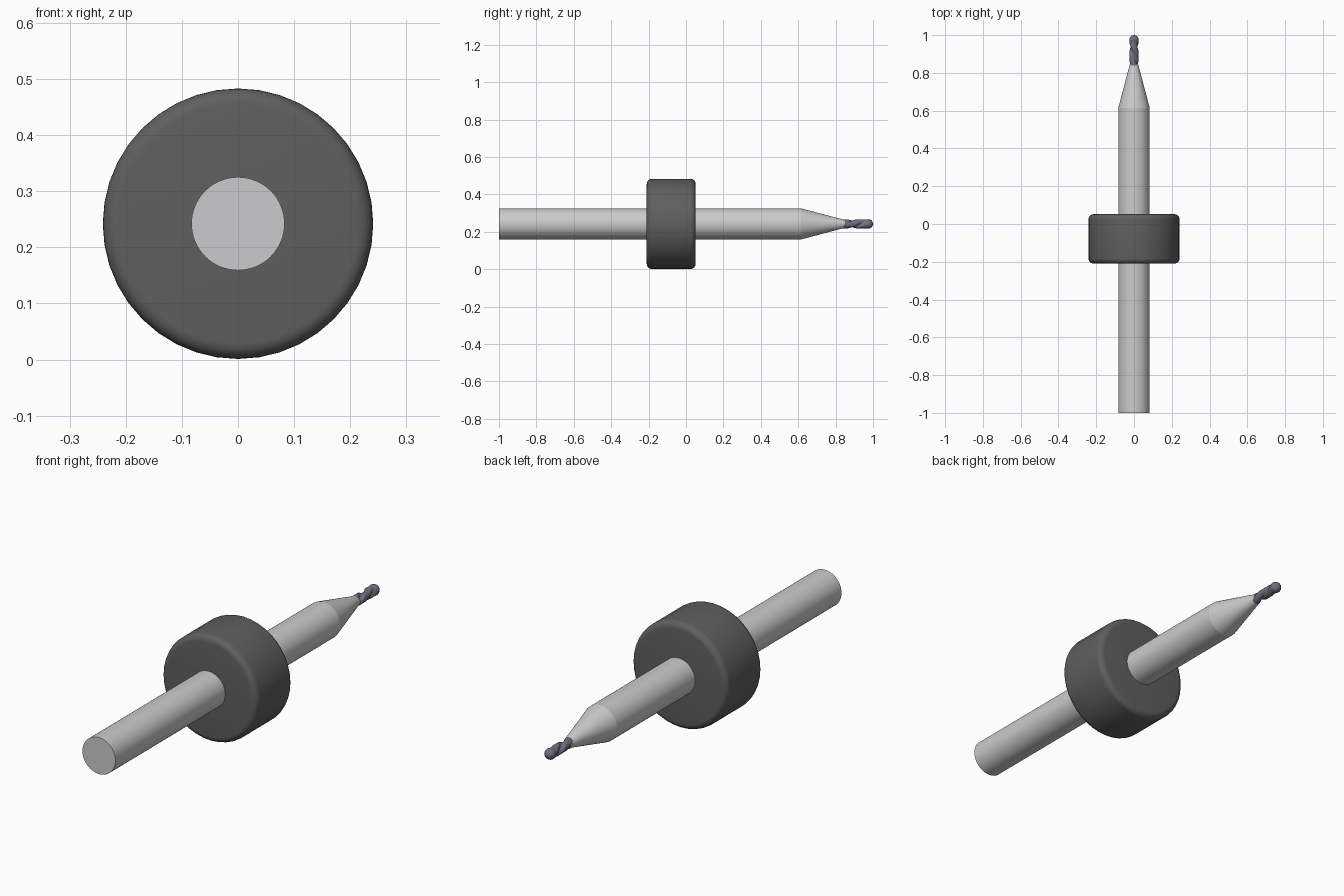
import bpy, bmesh, math

if "Cube" in bpy.data.objects:
    bpy.data.objects.remove(bpy.data.objects["Cube"])

AXIS_Z = 0.242


def material(name, rgb):
    m = bpy.data.materials.new(name)
    m.use_nodes = True
    m.diffuse_color = (*rgb, 1)
    m.node_tree.nodes["Principled BSDF"].inputs["Base Color"].default_value = (*rgb, 1)
    return m


steel = material("light steel", (0.6, 0.6, 0.61))
rubber = material("dark grey plastic", (0.115, 0.115, 0.118))
carbide = material("violet grey carbide", (0.17, 0.155, 0.22))


def lathe(name, rings, mat, sides=48, shape=None):
    """Skin rings of (y, radius) along the y axis, with optional radius shaping."""
    bm = bmesh.new()
    loops = []
    for y, r in rings:
        loop = []
        for i in range(sides):
            a = math.tau * i / sides
            rr = r * (shape(y, a) if shape else 1)
            loop.append(bm.verts.new((rr * math.cos(a), y, AXIS_Z + rr * math.sin(a))))
        loops.append(loop)
    for lo, hi in zip(loops, loops[1:]):
        for i in range(sides):
            j = (i + 1) % sides
            bm.faces.new((lo[i], lo[j], hi[j], hi[i]))
    bm.faces.new(loops[0])
    bm.faces.new(loops[-1])
    bmesh.ops.recalc_face_normals(bm, faces=bm.faces)
    mesh = bpy.data.meshes.new(name)
    bm.to_mesh(mesh)
    bm.free()
    mesh.materials.append(mat)
    ob = bpy.data.objects.new(name, mesh)
    bpy.context.collection.objects.link(ob)
    bpy.ops.object.select_all(action="DESELECT")
    ob.select_set(True)
    bpy.context.view_layer.objects.active = ob
    bpy.ops.object.shade_smooth_by_angle(angle=math.radians(35))
    return ob


# Straight shank with tapered nose
lathe("shank", [(-1, 0.083), (0.615, 0.083)], steel, 64)
lathe("tapered_nose", [(0.615, 0.083), (0.85, 0.021)], steel, 64)

# Depth collar with rounded rims
R, B, Y0, Y1 = 0.241, 0.028, -0.21, 0.052
arc = [math.pi / 2 * k / 6 for k in range(7)]
front_rim = [(Y0 + B - B * math.cos(a), R - B + B * math.sin(a)) for a in arc]
back_rim = [(Y1 - B + B * math.cos(a), R - B + B * math.sin(a)) for a in reversed(arc)]
lathe("collar", front_rim + back_rim, rubber, 40)


# Cutting tip: two helical flutes fading into a ball end
def flutes(y, a):
    depth = 0.42 * max(0, min(1, (0.968 - y) / 0.03))
    groove = max(0, math.cos(2 * (a - 32 * (y - 0.84))))
    return 1 - depth * groove


BALL_Y, BALL_R = 0.975, 0.025
neck = [(0.84 + 0.115 * k / 28, 0.024) for k in range(29)]
ball = [(BALL_Y - BALL_R * math.cos(a), BALL_R * math.sin(a))
        for a in (math.radians(d) for d in range(70, 180, 8))]
ball.append((BALL_Y + BALL_R, 0.001))
lathe("fluted_ball_tip", neck + ball, carbide, 32, flutes)
